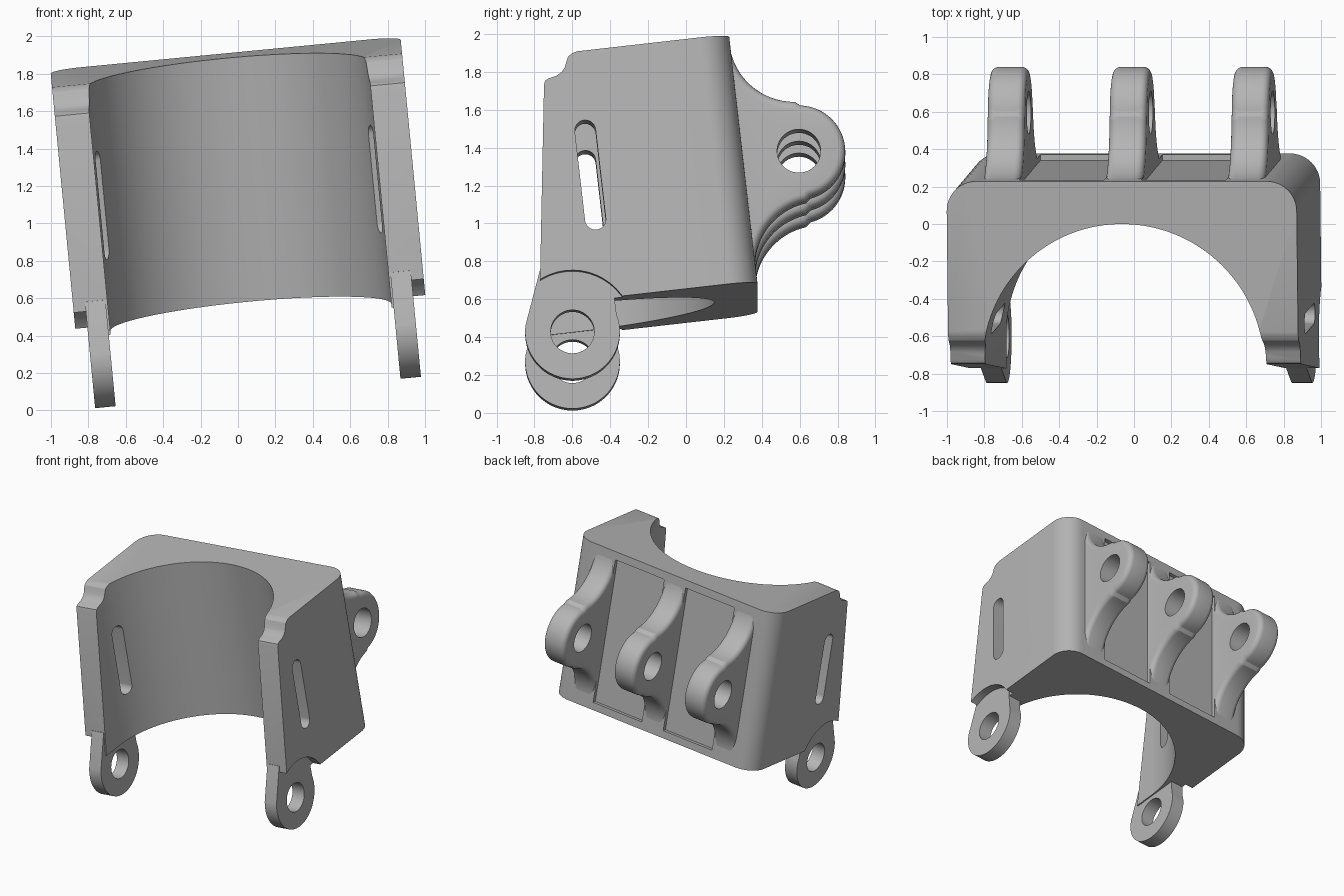
import bpy
import bmesh
from math import sin, cos, pi, radians

cube = bpy.data.objects.get("Cube")
if cube:
    bpy.data.objects.remove(cube, do_unlink=True)

grey = bpy.data.materials.new("plain_grey")
grey.use_nodes = True
colour = (0.46, 0.46, 0.46, 1)
grey.diffuse_color = colour
grey.node_tree.nodes["Principled BSDF"].inputs["Base Color"].default_value = colour


def arc(cx, cy, r, start, end, steps=32):
    angles = [radians(start + (end - start) * i / steps) for i in range(steps + 1)]
    return [(cx + r * cos(a), cy + r * sin(a)) for a in angles]


def prism(name, points, low, high, axis="X"):
    """Extrude a closed profile: (y, z) along X, or (x, y) along Z."""
    bm = bmesh.new()

    def place(a, b, t):
        return (t, a, b) if axis == "X" else (a, b, t)
    rings = [[bm.verts.new(place(a, b, t)) for a, b in points] for t in (low, high)]
    count = len(points)
    for i in range(count):
        j = (i + 1) % count
        bm.faces.new((rings[0][i], rings[0][j], rings[1][j], rings[1][i]))
    bm.faces.new(rings[0])
    bm.faces.new(rings[1])
    bmesh.ops.recalc_face_normals(bm, faces=bm.faces)
    mesh = bpy.data.meshes.new(name)
    bm.to_mesh(mesh)
    bm.free()
    mesh.materials.append(grey)
    obj = bpy.data.objects.new(name, mesh)
    bpy.context.scene.collection.objects.link(obj)
    return obj


def bake(obj):
    graph = bpy.context.evaluated_depsgraph_get()
    obj.data = bpy.data.meshes.new_from_object(obj.evaluated_get(graph))
    obj.modifiers.clear()


def cut(obj, cutters):
    for cutter in cutters:
        mod = obj.modifiers.new("cut", "BOOLEAN")
        mod.operation = "DIFFERENCE"
        mod.solver = "EXACT"
        mod.object = cutter
        bake(obj)
        bpy.data.objects.remove(cutter, do_unlink=True)


def circle(cx, cy, r):
    return arc(cx, cy, r, 0, 360, 48)[:-1]


BACK, TOP, BOTTOM, HALF = 0.33, 0.88, -0.436, 0.94

# Saddle block: side profile with a stepped cove at the upper front
profile = [(BACK, BOTTOM), (BACK, TOP), (-0.48, TOP), (-0.505, 0.873),
           (-0.528, 0.858), (-0.538, 0.838), (-0.553, 0.802), (-0.573, 0.779),
           (-0.6, 0.764), (-0.645, 0.754), (-0.664, 0.744), (-0.672, 0.722),
           (-0.828, BOTTOM)]
body = prism("saddle_body", profile, -HALF, HALF)

# Round the two upright back corners
bm = bmesh.new()
bm.from_mesh(body.data)
corners = [e for e in bm.edges if all(abs(v.co.y - BACK) < 0.001 for v in e.verts)
           and abs(e.verts[0].co.x - e.verts[1].co.x) < 0.001]
bmesh.ops.bevel(bm, geom=corners, offset=0.16, segments=12, profile=0.5, affect="EDGES")
bm.to_mesh(body.data)
bm.free()

# Round opening, side slots, lug reliefs and back pockets
opening = arc(0, -0.655, 0.755, 0, 180, 72) + [(-0.755, -1.2), (0.755, -1.2)]
slot = arc(-0.483, 0.458, 0.055, 0, 180, 16) + arc(-0.483, -0.016, 0.055, 180, 360, 16)
cutters = [prism("opening_cutter", opening, -1, 1.4, "Z"),
           prism("slot_cutter", slot, -1.2, 1.2)]
LUG_Y, LUG_Z = -0.67, -0.588
for side in (-1, 1):
    low, high = sorted((side * 0.872, side * 1.1))
    cutters.append(prism("relief_cutter", circle(LUG_Y, LUG_Z, 0.32), low, high))
    low, high = sorted((side * 0.1, side * 0.555))
    pocket = [(BACK - 0.03, -0.375), (BACK + 0.1, -0.375),
              (BACK + 0.1, 0.815), (BACK - 0.03, 0.815)]
    cutters.append(prism("pocket_cutter", pocket, low, high))
cut(body, cutters)
parts = [body]

# Front lugs: flat eyes hanging below the side walls
eye = arc(LUG_Y, LUG_Z, 0.25, 165, 375, 48) + [(-0.43, -0.4), (-0.45, -0.25), (-0.806, -0.25)]
for side, name in ((-1, "right"), (1, "left")):
    low, high = sorted((side * 0.765, side * 0.875))
    lug = prism(name + "_front_lug", eye, low, high)
    cut(lug, [prism("hole_cutter", circle(LUG_Y, LUG_Z, 0.115), -1.2, 1.2)])
    parts.append(lug)

# Back lugs: bell-shaped ears with rounded rims
EAR_Y, EAR_Z = 0.627, 0.24
upper = arc(0.672, 0.848, 0.345, 178, 264, 24)
lower = [(y, 2 * EAR_Z - z) for y, z in reversed(upper)]
ear = [(0.26, 0.86)] + upper + arc(EAR_Y, EAR_Z, 0.245, 82, -82, 36) + lower
ear.append((0.26, 2 * EAR_Z - 0.86))
for x, name in ((-0.655, "right"), (0, "middle"), (0.655, "left")):
    lug = prism(name + "_back_lug", ear, x - 0.1, x + 0.1)
    rim = lug.modifiers.new("rim", "BEVEL")
    rim.width = 0.04
    rim.segments = 5
    rim.limit_method = "ANGLE"
    rim.angle_limit = radians(60)
    rim.use_clamp_overlap = False
    bake(lug)
    cut(lug, [prism("hole_cutter", circle(EAR_Y, EAR_Z, 0.115), -1.2, 1.2)])
    parts.append(lug)

# Tilt the whole assembly and shade it
bpy.ops.object.select_all(action="DESELECT")
for part in parts:
    part.location = (0.02, 0, 1.002)
    part.rotation_euler = (radians(6.5), radians(-5.5), 0)
    part.select_set(True)
bpy.context.view_layer.objects.active = body
bpy.ops.object.shade_smooth_by_angle(angle=radians(30))
